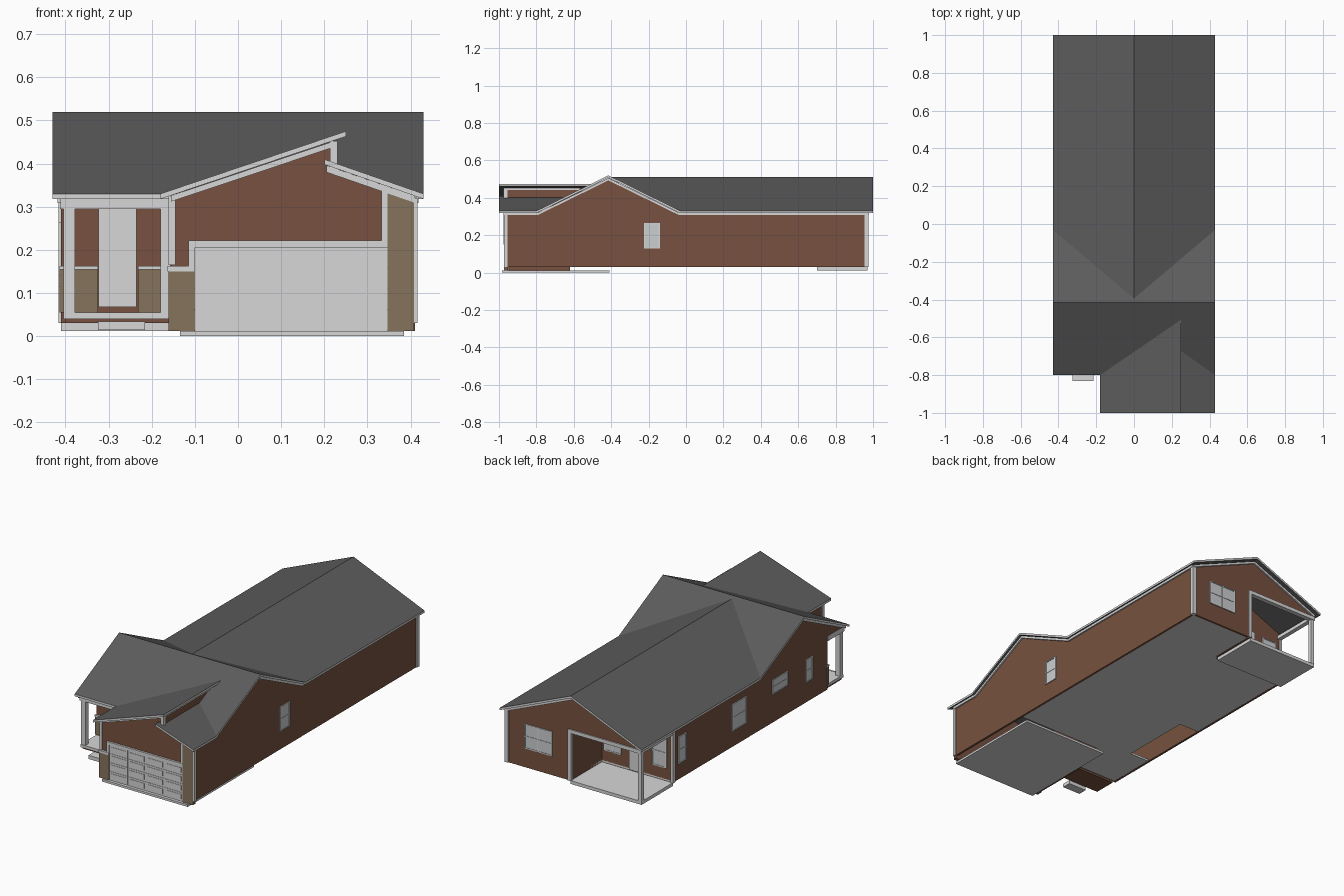
import bpy, bmesh

if "Cube" in bpy.data.objects:
    bpy.data.objects.remove(bpy.data.objects["Cube"])

def material(name, rgb):
    m = bpy.data.materials.new(name)
    m.diffuse_color = (*rgb, 1)
    m.use_nodes = True
    m.node_tree.nodes["Principled BSDF"].inputs["Base Color"].default_value = m.diffuse_color
    return m

WHITE = material("white trim", (0.68, 0.68, 0.68))
BROWN = material("brown siding", (0.185, 0.083, 0.050))
STONE = material("tan stone", (0.235, 0.175, 0.107))
ROOF = material("grey shingle", (0.107, 0.107, 0.107))
GLASS = material("pale glass", (0.60, 0.62, 0.63))

def solid(name, low, high, mats):
    """Closed solid between two matching vertex loops."""
    bm = bmesh.new()
    a = [bm.verts.new(p) for p in low]
    b = [bm.verts.new(p) for p in high]
    bm.faces.new(a[::-1])
    bm.faces.new(b)
    n = len(a)
    for i in range(n):
        j = (i + 1) % n
        bm.faces.new((a[i], a[j], b[j], b[i]))
    bmesh.ops.recalc_face_normals(bm, faces=bm.faces)
    if len(mats) > 1:  # steep faces take the second colour
        for f in bm.faces:
            f.material_index = 0 if abs(f.normal.z) > 0.3 else 1
    me = bpy.data.meshes.new(name)
    bm.to_mesh(me)
    bm.free()
    for m in mats:
        me.materials.append(m)
    ob = bpy.data.objects.new(name, me)
    bpy.context.collection.objects.link(ob)
    return ob

def prism(name, pts, axis, a, b, mat):
    """Profile of (horizontal, z) points extruded along x or y."""
    put = (lambda p, d: (d, p[0], p[1])) if axis == "x" else (lambda p, d: (p[0], d, p[1]))
    return solid(name, [put(p, a) for p in pts], [put(p, b) for p in pts], [mat])

def box(name, x0, x1, y0, y1, z0, z1, mat):
    return prism(name, [(x0, z0), (x1, z0), (x1, z1), (x0, z1)], "y", y0, y1, mat)

def band(name, pts, h, axis, a, b):
    """White trim band hanging below a polyline."""
    return prism(name, pts + [(u, z - h) for u, z in pts[::-1]], axis, a, b, WHITE)

def roof(name, pts, height):
    solid(name, [(x, y, height(x, y) - 0.012) for x, y in pts],
          [(x, y, height(x, y)) for x, y in pts], [ROOF, WHITE])

def window(name, axis, pos, out, a0, a1, z0, z1, split=False):
    """Glass plate with a raised frame, sitting on a wall plane."""
    def plate(part, u0, u1, w0, w1, d, mat):
        prism(name + part, [(u0, w0), (u1, w0), (u1, w1), (u0, w1)], axis, pos, pos + out * d, mat)
    t = 0.007
    plate("_glass", a0, a1, z0, z1, 0.003, GLASS)
    for u in [a0, a1 - t] + ([(a0 + a1 - t) / 2] if split else []):
        plate("_stile", u, u + t, z0, z1, 0.006, WHITE)
    for w in (z0, (z0 + z1) / 2 - t / 2, z1 - t):
        plate("_rail", a0, a1, w, w + t * 0.8, 0.0055, WHITE)

# Roofs
S, R, G = 0.4935, 0.4186, 0.337
roof("cross_roof_front", [(-.43, -.8), (.43, -.8), (.43, -.415), (-.43, -.415)],
     lambda x, y: .33 + S * (y + .8))
roof("cross_roof_back", [(-.43, -.415), (.43, -.415), (.43, -.03), (-.43, -.03)],
     lambda x, y: .33 + S * (-.03 - y))
for s in (-1, 1):
    roof("rear_roof", [(s * .43, -.03), (0, -.395), (0, 1), (s * .43, 1)],
         lambda x, y: .33 + R * (.43 - abs(x)))
roof("garage_roof_left", [(-.18, -1), (.25, -1), (.25, -.506), (-.18, -.8)],
     lambda x, y: .33 + G * (x + .18))
roof("garage_roof_right", [(.2, -1), (.43, -1), (.43, -.8), (.2, -.638)],
     lambda x, y: .33 + .348 * (.43 - x))

# Outer walls
T = 0.012
gable = [(-.04, .322), (-.415, .506), (-.79, .322)]
prism("right_wall", [(-.965, .03), (.97, .03), (.97, .322)] + gable + [(-.965, .322)],
      "x", .41 - T, .41, BROWN)
prism("left_wall", [(-.64, .03), (.7, .03), (.7, .3), (.97, .3), (.97, .322)] + gable[:2]
      + [(-.77, .33), (-.77, .32), (-.64, .32)], "x", -.41, -.41 + T, BROWN)
prism("back_wall", [(.41, .03), (.41, .322), (0, .494), (-.41, .322), (-.41, .3), (.02, .3), (.02, .03)],
      "y", .97 - T, .97, BROWN)
prism("patio_wall", [(-.41, .03), (.02, .03), (.02, .486), (0, .494), (-.41, .322)], "y", .7 - T, .7, BROWN)
prism("patio_side_wall", [(.7, .03), (.97, .03), (.97, .48), (.7, .48)], "x", .02, .02 + T, BROWN)
box("porch_wall", -.41, -.155, -.64, -.64 + T, .04, .39, BROWN)
box("garage_side_wall", -.155, -.155 + T, -.965, -.62, .012, .325, BROWN)
prism("garage_front_wall", [(-.155, .012), (.41, .012), (.41, .325), (.225, .388), (.225, .45), (-.155, .325)],
      "y", -.965, -.965 + T, BROWN)
box("clerestory_wall", .225 - T, .225, -.965, -.55, .36, .453, BROWN)

# White bands under the eaves and rakes
band("right_eave_trim", [(.97, .322)] + gable + [(-.965, .322)], .013, "x", .41, .418)
band("left_eave_trim", [(.97, .322)] + gable, .013, "x", -.418, -.41)
band("back_rake_trim", [(-.41, .322), (0, .494), (.41, .322)], .013, "y", .97, .978)
band("garage_left_rake", [(-.155, .326), (.225, .453)], .014, "y", -.975, -.965)
band("garage_right_rake", [(.205, .396), (.41, .325)], .016, "y", -.975, -.965)
box("clerestory_top_trim", .225, .231, -.97, -.57, .441, .453, WHITE)
box("clerestory_corner_trim", .213, .231, -.975, -.955, .385, .452, WHITE)

# Corner boards
for y in (-.972, .955):
    box("right_corner_board", .395, .416, y, y + .018, .03, .32, WHITE)
box("back_corner_board", .395, .416, .97, .976, .03, .32, WHITE)
box("left_rear_corner_board", -.416, -.4, .685, .706, .03, .31, WHITE)
box("patio_corner_board", .015, .035, .955, .976, .03, .31, WHITE)
box("garage_corner_board", -.161, -.145, -.971, -.95, .165, .325, WHITE)

# Garage front: stone, trim and panelled door
box("stone_right", .347, .408, -.974, -.965, .012, .335, STONE)
box("stone_left", -.161, -.1, -.974, -.94, .012, .15, STONE)
box("stone_left_cap", -.163, -.1, -.977, -.94, .15, .163, WHITE)
box("garage_trim_left", -.115, -.1, -.975, -.965, .15, .222, WHITE)
box("garage_trim_top", -.115, .347, -.976, -.965, .206, .222, WHITE)
box("garage_trim_right", .333, .347, -.975, -.965, .222, .345, WHITE)
box("garage_door", -.1, .347, -.969, -.96, .012, .207, WHITE)
for i in range(4):
    x = -.1 + i * .1118
    for j in range(4):
        z = .014 + j * .0485
        box("door_section", x, x + .111, -.971, -.968, z, z + .047, WHITE)
        box("door_panel", x + .01, x + .101, -.973, -.97, z + .01, z + .037, WHITE)

# Front porch: deck, step, posts, beams, door and stone base
box("porch_deck", -.405, -.157, -.785, -.64, .04, .055, WHITE)
box("porch_skirt", -.4, -.16, -.775, -.65, .03, .04, BROWN)
box("porch_step", -.325, -.215, -.83, -.78, .014, .034, WHITE)
box("porch_outer_post", -.405, -.378, -.782, -.755, .055, .296, WHITE)
box("porch_inner_post", -.18, -.157, -.782, -.755, .055, .296, WHITE)
box("porch_front_beam", -.412, -.157, -.785, -.755, .295, .322, WHITE)
box("porch_side_beam", -.412, -.387, -.77, -.64, .295, .322, WHITE)
for x0, x1 in ((-.414, -.325), (-.232, -.157)):
    box("porch_stone", x0, x1, -.648, -.63, .055, .155, STONE)
    box("porch_stone_cap", x0, x1, -.652, -.63, .155, .163, WHITE)
box("front_door", -.323, -.235, -.65, -.64, .068, .296, WHITE)

# Back patio: slab, post, beams and door
box("patio_slab", -.41, .02, .7, .97, .012, .03, WHITE)
box("patio_post", -.41, -.39, .95, .972, .03, .3, WHITE)
box("patio_back_beam", -.412, .03, .95, .976, .292, .312, WHITE)
box("patio_side_beam", -.412, -.388, .7, .97, .292, .312, WHITE)
box("patio_door", -.23, -.15, .7, .706, .035, .27, WHITE)

# Windows
window("patio_window_a", "y", .7, 1, -.1, .005, .1, .265, True)
window("patio_window_b", "y", .7, 1, -.375, -.285, .1, .265)
window("back_window", "y", .97, 1, .13, .3, .135, .27, True)
window("right_window", "x", .41, 1, -.225, -.14, .13, .265)
for y0, y1, z0 in ((.585, .655, .115), (.065, .19, .115), (-.295, -.16, .185), (-.51, -.45, .14)):
    window("left_window", "x", -.41, -1, y0, y1, z0, .265)

# Floor slabs, with the open notch at the left side
box("garage_slab", -.135, .385, -.985, -.41, 0, .012, WHITE)
box("house_floor_rear", -.405, .405, .04, .7, .031, .042, WHITE)
box("house_floor_back_room", .02, .405, .7, .965, .031, .042, WHITE)
box("house_floor_middle", -.28, .405, -.36, .04, .031, .042, WHITE)
box("house_floor_front", -.405, -.12, -.635, -.36, .031, .042, WHITE)
box("house_floor_garage_edge", -.12, .405, -.43, -.36, .031, .042, WHITE)
